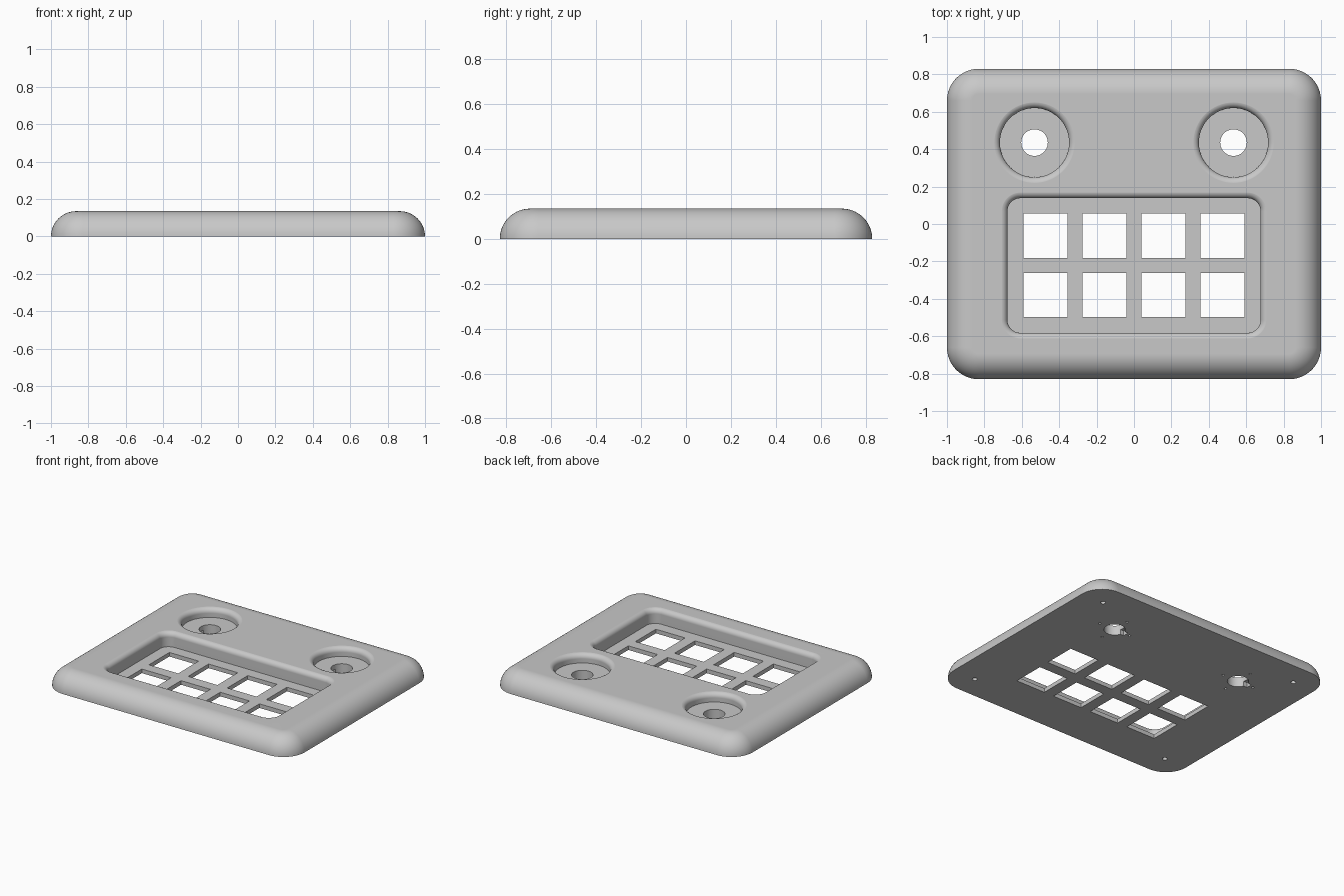
import bpy, bmesh
from math import sin, cos, pi

cube = bpy.data.objects.get("Cube")
if cube:
    bpy.data.objects.remove(cube, do_unlink=True)

H = 0.135          # plate height
HOLE_Y = 0.435     # dial row
DIALS = (-0.532, 0.532)

grey = bpy.data.materials.new("light grey plastic")
grey.use_nodes = True
grey.diffuse_color = (0.58, 0.58, 0.58, 1)
grey.node_tree.nodes["Principled BSDF"].inputs["Base Color"].default_value = grey.diffuse_color


def outline(cx, cy, hx, hy, r, seg=12):
    """Rounded rectangle; becomes a circle when r equals both half sizes."""
    pts = []
    for k, (sx, sy) in enumerate(((1, 1), (-1, 1), (-1, -1), (1, -1))):
        for i in range(seg + 1):
            if r == hx and i == seg:
                continue
            a = (k + i / seg) * pi / 2
            pts.append((cx + sx * (hx - r) + r * cos(a), cy + sy * (hy - r) + r * sin(a)))
    return pts


def loft(bm, cx, cy, hx, hy, r, levels, seg=12):
    """Stack outlines grown by each level's offset, then cap both ends."""
    rings = []
    for grow, z in levels:
        pts = outline(cx, cy, hx + grow, hy + grow, r + grow, seg)
        rings.append([bm.verts.new((x, y, z)) for x, y in pts])
    for low, high in zip(rings, rings[1:]):
        n = len(low)
        for i in range(n):
            j = (i + 1) % n
            bm.faces.new((low[i], low[j], high[j], high[i]))
    bm.faces.new(rings[0][::-1])
    bm.faces.new(rings[-1])


def box(bm, x, y, hx, hy, z0, z1):
    v = [[bm.verts.new((x + sx * hx, y + sy * hy, z))
          for sx, sy in ((1, 1), (-1, 1), (-1, -1), (1, -1))] for z in (z0, z1)]
    for i in range(4):
        j = (i + 1) % 4
        bm.faces.new((v[0][i], v[0][j], v[1][j], v[1][i]))
    bm.faces.new(v[0][::-1])
    bm.faces.new(v[1])


def drill(bm, x, y, r, z0, z1, seg=10):
    loft(bm, x, y, r, r, r, [(0, z0), (0, z1)], seg)


def make(name, bm):
    bmesh.ops.recalc_face_normals(bm, faces=bm.faces)
    me = bpy.data.meshes.new(name)
    bm.to_mesh(me)
    bm.free()
    me.materials.append(grey)
    ob = bpy.data.objects.new(name, me)
    bpy.context.collection.objects.link(ob)
    return ob


def cut(target, name, bm):
    cutter = make(name, bm)
    cutter.hide_render = True
    mod = target.modifiers.new(name, 'BOOLEAN')
    mod.operation, mod.solver, mod.object = 'DIFFERENCE', 'EXACT', cutter
    bpy.context.view_layer.objects.active = target
    bpy.ops.object.modifier_apply(modifier=name)
    bpy.data.objects.remove(cutter, do_unlink=True)


# Plate with a full quarter-round edge
bm = bmesh.new()
quarter = [i / 14 * pi / 2 for i in range(15)]
loft(bm, 0, 0, 1, 0.83, 0.17, [(-H * (1 - cos(a)), H * sin(a)) for a in quarter])
plate = make("control_panel_plate", bm)

# Key tray and dial recesses, with rounded rims
f = 0.035
rim = [(f * (1 - cos(i / 8 * pi / 2)), H + 0.0004 - f + f * sin(i / 8 * pi / 2)) for i in range(9)]
rim.append((f, H + 0.1))
bm = bmesh.new()
loft(bm, 0, -0.222, 0.677, 0.36, 0.07, [(0, 0.03)] + rim)
for x in DIALS:
    loft(bm, x, HOLE_Y, 0.185, 0.185, 0.185, [(0, 0.07)] + rim, 16)
cut(plate, "recesses", bm)

# Key windows, dial shaft holes, blind screw holes
bm = bmesh.new()
for col in range(4):
    for row in range(2):
        box(bm, (col - 1.5) * 0.316, -0.063 - row * 0.317, 0.118, 0.118, -0.1, 0.1)
for x in DIALS:
    drill(bm, x, HOLE_Y, 0.071, -0.1, 0.12, 14)
for sx in (-1, 1):
    for sy in (-1, 1):
        drill(bm, sx * 0.82, sy * 0.66, 0.017, -0.1, 0.07, 6)
cut(plate, "through_holes", bm)

# Locating slots and pin marks on the underside
bm = bmesh.new()
for x in DIALS:
    box(bm, x - 0.075, HOLE_Y, 0.022, 0.022, -0.1, 0.035)
    for dx, dy in ((0, 1), (0, -1), (1, 0), (-1, 0)):
        drill(bm, x + dx * 0.128, HOLE_Y + dy * 0.128, 0.009, -0.1, 0.02, 3)
cut(plate, "underside_slots", bm)

# Smooth rounds, crisp edges
bpy.ops.object.select_all(action='DESELECT')
plate.select_set(True)
bpy.context.view_layer.objects.active = plate
bpy.ops.object.shade_smooth_by_angle(angle=pi / 6)
wn = plate.modifiers.new("flat_faces", 'WEIGHTED_NORMAL')
wn.keep_sharp = True
